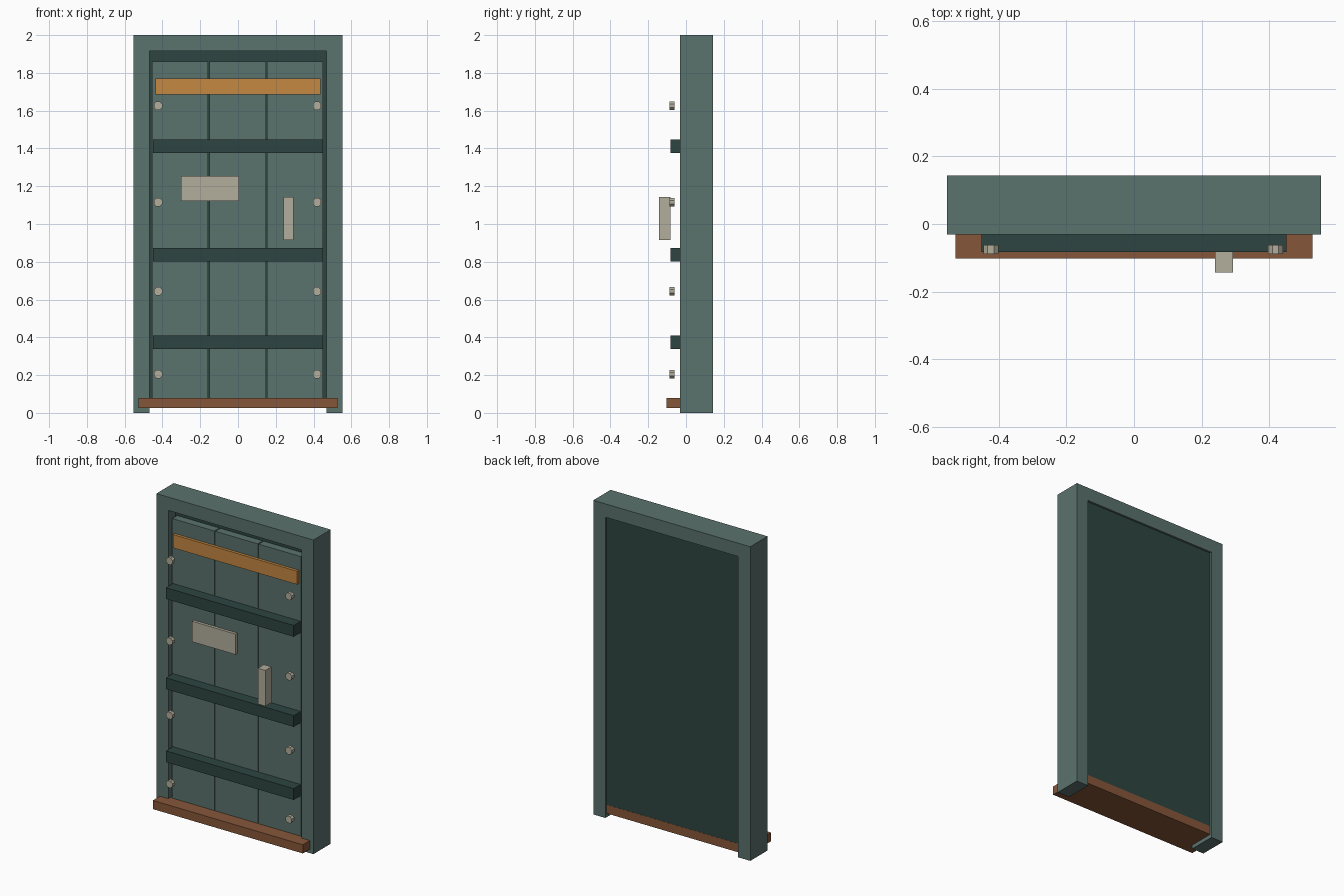
import bpy
import bmesh
import math
from mathutils import Matrix

if "Cube" in bpy.data.objects:
    bpy.data.objects.remove(bpy.data.objects["Cube"])


def material(name, rgb):
    m = bpy.data.materials.new(name)
    m.diffuse_color = (*rgb, 1)
    m.use_nodes = True
    m.node_tree.nodes["Principled BSDF"].inputs["Base Color"].default_value = m.diffuse_color
    return m


TEAL = material("grey_teal", (0.102, 0.168, 0.153))
DARK = material("dark_teal", (0.027, 0.060, 0.053))
BROWN = material("rust_brown", (0.238, 0.093, 0.041))
AMBER = material("amber", (0.552, 0.246, 0.054))
STEEL = material("pale_metal", (0.445, 0.423, 0.332))


def finish(name, bm, mat):
    mesh = bpy.data.meshes.new(name)
    bm.to_mesh(mesh)
    bm.free()
    mesh.materials.append(mat)
    obj = bpy.data.objects.new(name, mesh)
    bpy.context.collection.objects.link(obj)
    return obj


def box(name, x, y, z, mat):
    """Box from (min, max) ranges on each axis."""
    bm = bmesh.new()
    size = [b - a for a, b in (x, y, z)]
    mid = [(a + b) / 2 for a, b in (x, y, z)]
    bmesh.ops.create_cube(bm, size=1, matrix=Matrix.Translation(mid) @ Matrix.Diagonal((*size, 1)))
    return finish(name, bm, mat)


def stud(name, x, z):
    """Eight-sided bolt head facing the front."""
    bm = bmesh.new()
    mat = (Matrix.Translation((x, -0.075, z)) @ Matrix.Rotation(math.pi / 2, 4, 'X')
           @ Matrix.Rotation(math.pi / 8, 4, 'Z'))
    bmesh.ops.create_cone(bm, cap_ends=True, segments=8, radius1=0.024, radius2=0.024,
                          depth=0.026, matrix=mat)
    return finish(name, bm, STEEL)


# Door frame: one arch profile pushed back to the frame depth
bm = bmesh.new()
outline = [(-0.553, 0), (-0.553, 2), (0.553, 2), (0.553, 0),
           (0.468, 0), (0.468, 1.915), (-0.468, 1.915), (-0.468, 0)]
face = bm.faces.new([bm.verts.new((x, -0.031, z)) for x, z in outline])
out = bmesh.ops.extrude_face_region(bm, geom=[face])
bmesh.ops.translate(bm, vec=(0, 0.174, 0),
                    verts=[v for v in out["geom"] if isinstance(v, bmesh.types.BMVert)])
bmesh.ops.recalc_face_normals(bm, faces=bm.faces)
finish("door_frame", bm, TEAL)

# Backing panel and threshold
box("back_panel", (-0.47, 0.47), (0.038, 0.13), (0.027, 1.917), DARK)
box("threshold", (-0.528, 0.528), (-0.102, 0.131), (0.025, 0.08), BROWN)

# Three vertical planks with narrow gaps
for i, (a, b) in enumerate([(-0.455, -0.158), (-0.152, 0.148), (0.154, 0.451)]):
    box(f"plank_{i + 1}", (a, b), (-0.012, 0.04), (0.03, 1.86), TEAL)

# Horizontal battens
for i, z in enumerate([0.373, 0.838, 1.412]):
    box(f"batten_{i + 1}", (-0.45, 0.45), (-0.082, -0.01), (z - 0.036, z + 0.036), DARK)

# Warning strip, label plate and handle
box("amber_strip", (-0.437, 0.437), (-0.03, -0.011), (1.685, 1.77), AMBER)
box("label_plate", (-0.302, 0.004), (-0.03, -0.011), (1.123, 1.254), STEEL)
box("handle", (0.24, 0.293), (-0.143, -0.082), (0.915, 1.143), STEEL)

# Studs down both sides
for side, x in (("left", -0.423), ("right", 0.418)):
    for i, z in enumerate([0.205, 0.643, 1.115, 1.626]):
        stud(f"stud_{side}_{i + 1}", x, z)
